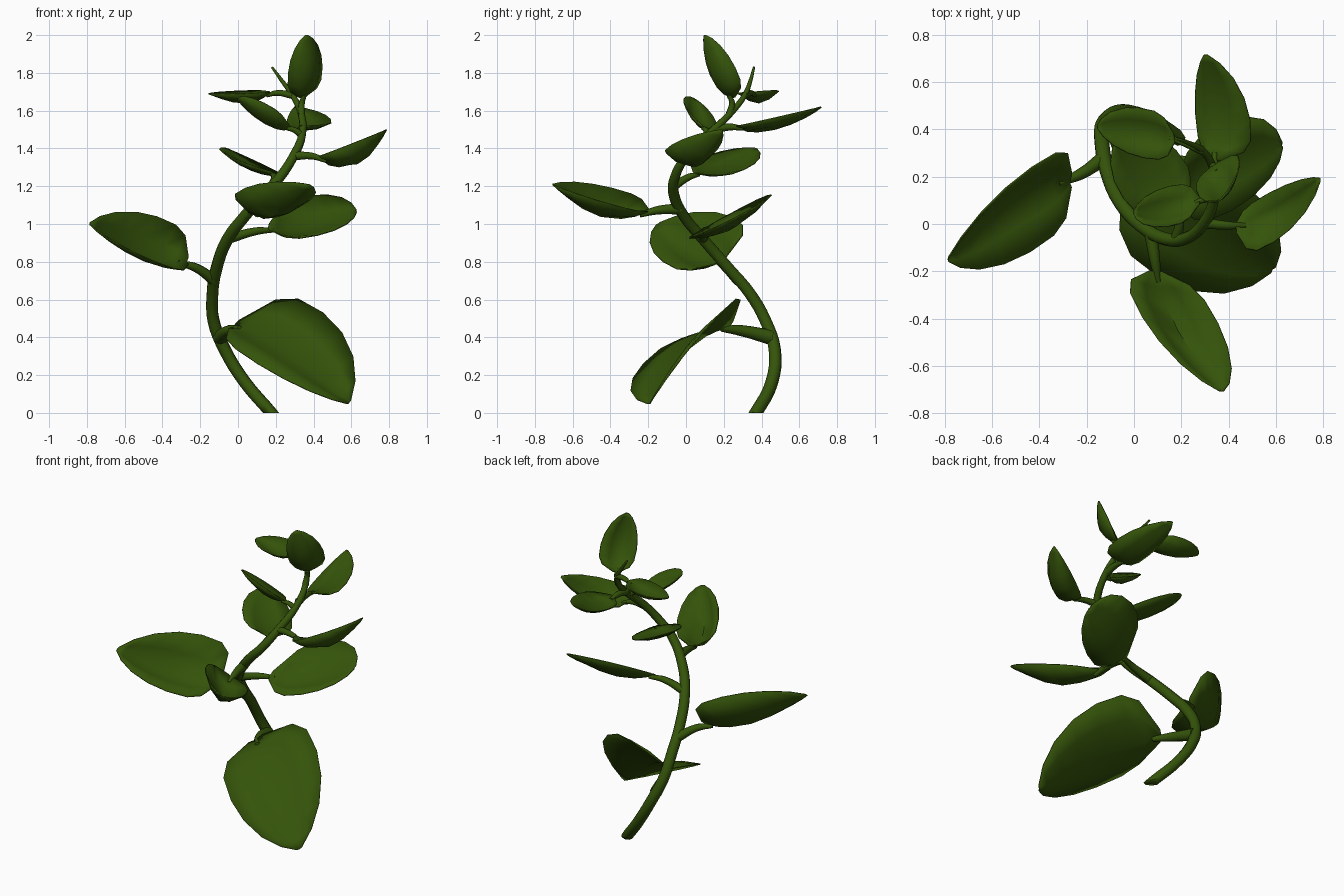
import bpy, bmesh, math
from mathutils import Vector

if "Cube" in bpy.data.objects:
    bpy.data.objects.remove(bpy.data.objects["Cube"], do_unlink=True)

# One leaf-green colour for the whole plant
green = bpy.data.materials.new("leaf_green")
green.use_nodes = True
colour = (0.035, 0.088, 0.003, 1)
green.diffuse_color = colour
shader = green.node_tree.nodes["Principled BSDF"]
shader.inputs["Base Color"].default_value = colour
shader.inputs["Roughness"].default_value = 0.8


def activate(obj):
    bpy.ops.object.select_all(action="DESELECT")
    obj.select_set(True)
    bpy.context.view_layer.objects.active = obj


def tube(name, points, radii):
    """Tapered round tube through the points, as a mesh."""
    curve = bpy.data.curves.new(name, "CURVE")
    curve.dimensions = "3D"
    curve.bevel_depth = 1
    curve.bevel_resolution = 2
    curve.resolution_u = 4
    curve.use_fill_caps = True
    spline = curve.splines.new("BEZIER")
    spline.bezier_points.add(len(points) - 1)
    for knot, place, radius in zip(spline.bezier_points, points, radii):
        knot.co = place
        knot.radius = radius
        knot.handle_left_type = knot.handle_right_type = "AUTO"
    curve.materials.append(green)
    obj = bpy.data.objects.new(name, curve)
    bpy.context.collection.objects.link(obj)
    activate(obj)
    bpy.ops.object.convert(target="MESH")
    obj = bpy.context.object
    bpy.ops.object.shade_smooth_by_angle(angle=math.radians(50))
    return obj


# Spiralling stem
path = [Vector(p) for p in (
    (.22, .33, -.06), (.175, .37, 0), (.035, .455, .165), (-.07, .47, .335),
    (-.13, .42, .49), (-.135, .34, .63), (-.115, .23, .76), (-.055, .09, .92),
    (.035, -.01, 1.04), (.14, -.065, 1.16), (.22, -.06, 1.245),
    (.3, .01, 1.37), (.34, .12, 1.475), (.335, .23, 1.58),
    (.29, .31, 1.68), (.235, .34, 1.755), (.18, .36, 1.83))]
thickness = [.006 + .028 * (1 - (i / (len(path) - 1)) ** 2.8) for i in range(len(path))]
stem = tube("stem", path, thickness)

# Flat foot of the stem on the ground
bm = bmesh.new()
bm.from_mesh(stem.data)
bmesh.ops.bisect_plane(bm, geom=bm.verts[:] + bm.edges[:] + bm.faces[:],
                       plane_co=(0, 0, 0), plane_no=(0, 0, 1), clear_inner=True)
bmesh.ops.holes_fill(bm, edges=[e for e in bm.edges if e.is_boundary])
bm.to_mesh(stem.data)
bm.free()


def stem_at(z):
    for a, b in zip(path, path[1:]):
        if a.z <= z <= b.z:
            return a.lerp(b, (z - a.z) / (b.z - a.z))
    return path[-1]


# Leaf outline: (position along the midrib, share of the full width)
OUTLINE = ((0, .16), (.1, .76), (.22, .97), (.42, 1), (.62, .9),
           (.8, .67), (.93, .36), (1, .06))


def leaf(name, root, base, tip, left, right, sag):
    """Leaf blade from base to tip; left and right are its widest edge points."""
    base, tip, left, right = map(Vector, (base, tip, left, right))
    middle = base.lerp(tip, .42)
    normal = (tip - base).cross(right - left).normalized()
    if normal.z < 0:
        normal.negate()
    bm = bmesh.new()
    rows = []
    for t, width in OUTLINE:
        line = base.lerp(tip, t)
        rib = line - normal * sag * math.sin(math.pi * t ** .8)
        l_edge = line + (left - middle) * width
        r_edge = line + (right - middle) * width
        bow = normal * sag * .2 * width
        ring = (l_edge, l_edge.lerp(rib, .5) - bow, rib,
                r_edge.lerp(rib, .5) - bow, r_edge)
        rows.append([bm.verts.new(p) for p in ring])
    for a, b in zip(rows, rows[1:]):
        for i in range(len(a) - 1):
            bm.faces.new((a[i], a[i + 1], b[i + 1], b[i]))
    bmesh.ops.recalc_face_normals(bm, faces=bm.faces[:])
    mesh = bpy.data.meshes.new(name)
    bm.to_mesh(mesh)
    bm.free()
    mesh.materials.append(green)
    obj = bpy.data.objects.new(name, mesh)
    bpy.context.collection.objects.link(obj)
    solid = obj.modifiers.new("thickness", "SOLIDIFY")
    solid.thickness = .006
    solid.offset = 0
    activate(obj)
    bpy.ops.object.shade_smooth_by_angle(angle=math.radians(50))

    # Stalk joining the blade to the stem
    start = stem_at(root)
    size = (tip - base).length
    end = base.lerp(tip, .06) - normal * sag * .35
    tube(name + "_stalk", (start, start.lerp(base, .7), end),
         [size * k + .006 for k in (.04, .028, .012)])


leaf("lowest_leaf", .4, (-.03, .23, .45), (.585, -.19, .05),
     (.105, -.225, .26), (.45, .185, .53), -.07)
leaf("side_leaf", .7, (-.27, .18, .8), (-.785, -.15, 1),
     (-.43, .24, 1.04), (-.44, -.12, .8), .08)
leaf("back_leaf", .92, (.16, .1, .98), (.625, .33, 1.07),
     (.38, .43, 1.15), (.42, .06, .94), .06)
leaf("front_leaf", 1.08, (.095, -.2, 1.07), (.37, -.705, 1.21),
     (.035, -.39, 1.19), (.355, -.42, 1.11), .1)
leaf("inner_leaf", 1.2, (.2, .05, 1.27), (-.06, .37, 1.4),
     (-.045, .11, 1.36), (.18, .31, 1.29), .045)
leaf("outer_leaf", 1.36, (.43, -.01, 1.36), (.785, .19, 1.5),
     (.59, -.075, 1.42), (.57, .13, 1.36), .115)
leaf("upper_inner_leaf", 1.47, (.28, .1, 1.51), (0, .05, 1.66),
     (.15, .16, 1.54), (.14, -.01, 1.64), .045)
leaf("upper_back_leaf", 1.5, (.34, .27, 1.52), (.3, .715, 1.62),
     (.26, .46, 1.52), (.49, .44, 1.555), .06)
leaf("upper_side_leaf", 1.68, (.17, .36, 1.7), (-.155, .41, 1.69),
     (.02, .49, 1.705), (.04, .28, 1.69), .055)
leaf("top_leaf", 1.58, (.34, .25, 1.67), (.36, .1, 2),
     (.265, .14, 1.8), (.445, .26, 1.83), .065)
